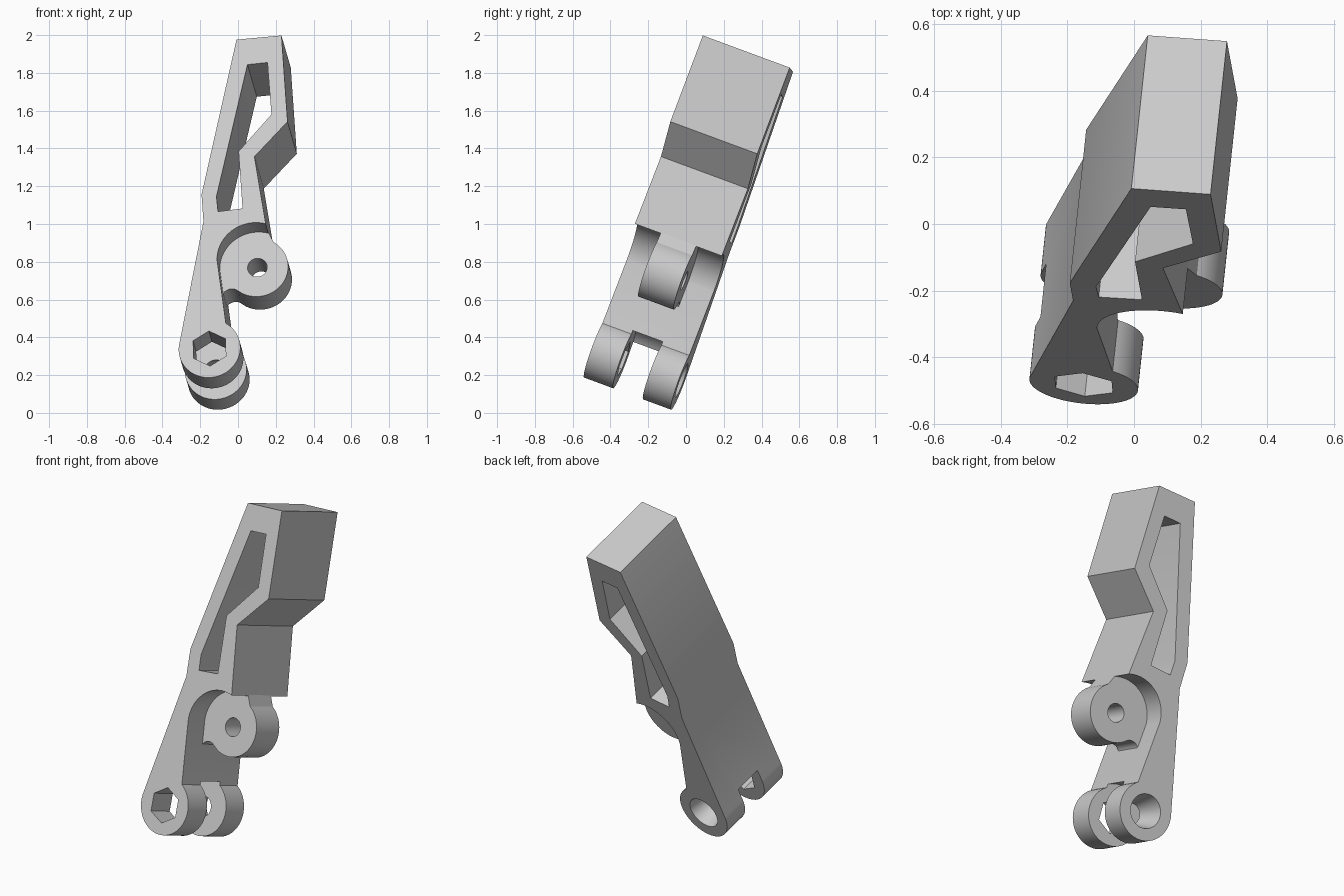
import bpy, bmesh
from math import sin, cos, pi, radians
from mathutils import Matrix, Vector

if "Cube" in bpy.data.objects:
    bpy.data.objects.remove(bpy.data.objects["Cube"], do_unlink=True)

# Tilted part frame: u across, e through the thickness, v along the arm
e = Vector((0.10, 0.933, -0.345)).normalized()
v = (Vector((0, 0, 1)) - e * e.z).normalized()
u = e.cross(v)
FRAME = Matrix((u, e, v)).transposed().to_4x4()
FRAME.translation = (0, -0.625, 0)
DEPTH = 0.493

grey = bpy.data.materials.new("light_grey")
grey.use_nodes = True
grey.diffuse_color = (0.6, 0.6, 0.6, 1)
grey.node_tree.nodes["Principled BSDF"].inputs["Base Color"].default_value = (0.6, 0.6, 0.6, 1)


def flat(x, z):
    """Upright x, z position to in-plane coordinates of the tilted face."""
    b = z / v.z
    return Vector(((x - v.x * b) / u.x, b))


def arc(c, r, a0, a1, n=32):
    angles = [radians(a0 + (a1 - a0) * i / n) for i in range(n + 1)]
    return [Vector((c[0] + r * cos(t), c[1] + r * sin(t))) for t in angles]


def ring(c, r, n=64, start=0):
    return arc(c, r, start, start + 360, n)[:-1]


def prism(name, front, d0, d1, back=None):
    """Solid between a front outline at depth d0 and a back outline at d1."""
    bm = bmesh.new()
    f = [bm.verts.new((p[0], d0, p[1])) for p in front]
    g = [bm.verts.new((p[0], d1, p[1])) for p in (back or front)]
    bm.faces.new(f)
    bm.faces.new(g[::-1])
    for i in range(len(f)):
        j = (i + 1) % len(f)
        bm.faces.new((f[j], f[i], g[i], g[j]))
    bmesh.ops.recalc_face_normals(bm, faces=bm.faces)
    me = bpy.data.meshes.new(name)
    bm.to_mesh(me)
    bm.free()
    me.materials.append(grey)
    ob = bpy.data.objects.new(name, me)
    bpy.context.collection.objects.link(ob)
    ob.matrix_world = FRAME
    return ob


def combine(ob, other, op="DIFFERENCE"):
    m = ob.modifiers.new(op, "BOOLEAN")
    m.object, m.operation, m.solver = other, op, "EXACT"
    bpy.context.view_layer.update()
    me = bpy.data.meshes.new_from_object(ob.evaluated_get(bpy.context.evaluated_depsgraph_get()))
    ob.modifiers.clear()
    ob.data = me
    bpy.data.objects.remove(other, do_unlink=True)


boss_c = flat(0.088, 0.82)
lug_c = flat(-0.151, 0.341)
LUG_R = BOSS_R = 0.164

# Arm: stepped grip, round pocket behind the boss, rounded lug end
outline = [flat(*p) for p in ((-0.008, 1.976), (0.23, 1.998), (0.262, 1.542), (0.087, 1.357))]
outline += arc(boss_c, 0.2, 75, 183)
outline += arc(lug_c, LUG_R, 60, -191, 48)
outline += [flat(-0.183, 1.013), flat(-0.193, 1.156)]
arm = prism("arm", outline, 0, DEPTH)

# Long opening through the grip
window = [flat(*p) for p in ((0.05, 1.844), (0.156, 1.855), (0.177, 1.58), (0.003, 1.384),
                             (0.024, 1.082), (-0.106, 1.066), (-0.114, 1.146))]
combine(arm, prism("window_cutter", window, -0.1, 0.6))

# Fork gap, hexagonal nut seat and tapered bolt hole
combine(arm, prism("fork_cutter", ring(lug_c, 0.18), 0.165, 0.335))
combine(arm, prism("nut_cutter", ring(lug_c, 0.099, 6, 94), -0.05, 0.25))
combine(arm, prism("bolt_cutter", ring(lug_c, 0.055), 0.32, DEPTH + 0.001, ring(lug_c, 0.096)))

# Narrow pivot boss joined to the pocket wall by a web with a rounded notch
D0, D1 = 0.146, 0.347
boss = prism("pivot_boss", ring(boss_c, BOSS_R), D0, D1)
notch_c = arc(boss_c, 0.217, 233, 233, 1)[0]
web = arc(boss_c, 0.21, 77, 183)
web += [notch_c + Vector((-0.07, 0))] + arc(notch_c, 0.053, 180, 53, 16)
web += [boss_c + Vector((0.02, -0.01)), arc(boss_c, 0.16, 58, 58, 1)[0]]
combine(boss, prism("web", web, D0, D1), "UNION")
combine(boss, prism("pivot_cutter", ring(boss_c, 0.052, 40), 0, DEPTH))

# Smooth round surfaces, sharp edges kept
bpy.ops.object.select_all(action="DESELECT")
for ob in (arm, boss):
    ob.select_set(True)
    bpy.context.view_layer.objects.active = ob
bpy.ops.object.shade_smooth_by_angle(angle=radians(20))
